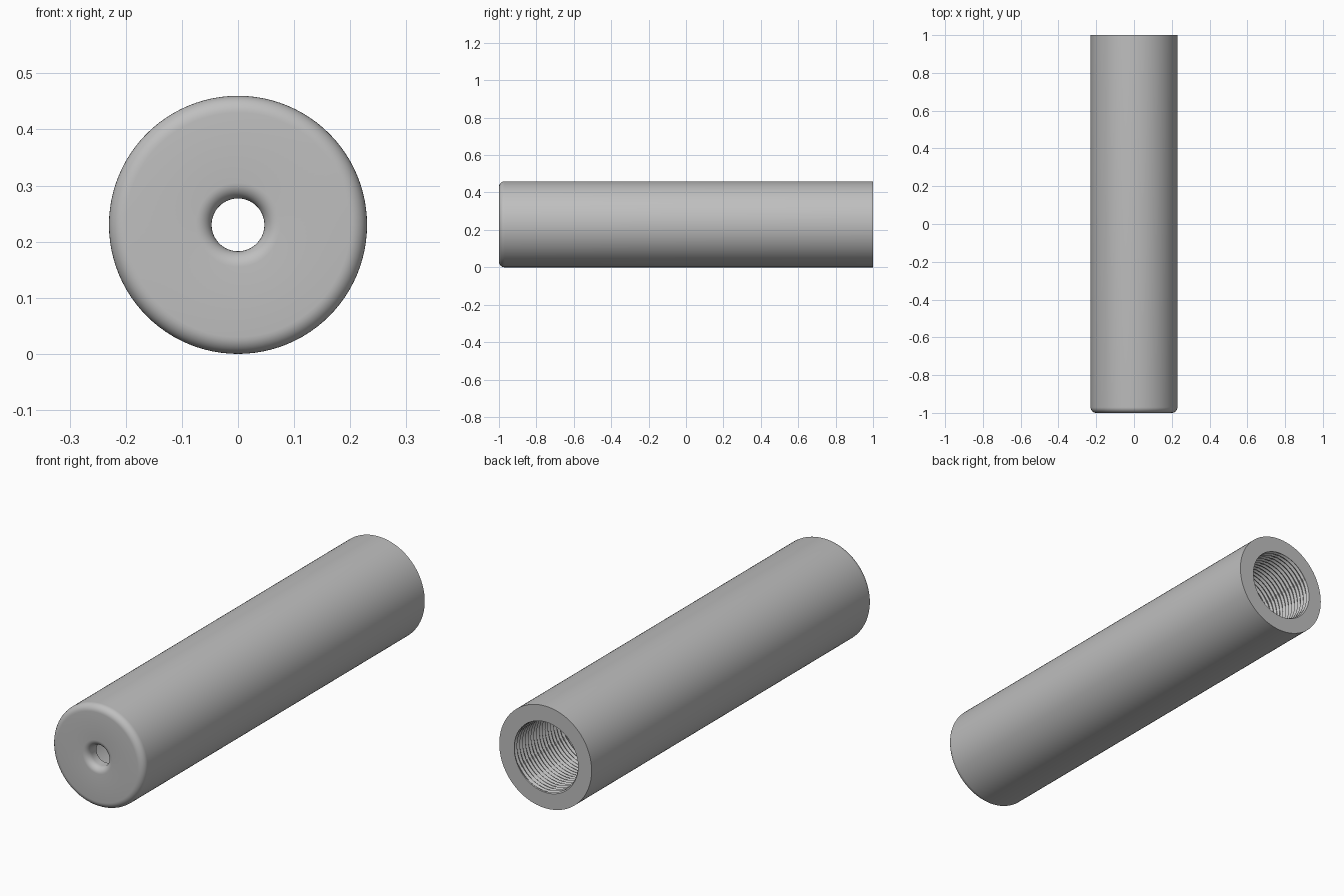
import bpy, bmesh, math

cube = bpy.data.objects.get("Cube")
if cube:
    bpy.data.objects.remove(cube, do_unlink=True)

SEGS = 96
R = 0.23            # outer radius
HOLE = 0.047        # front hole radius
BORE = 0.155        # thread crest radius
FRONT, BACK = -1.0, 1.0
WALL = 0.06         # front wall thickness
THREAD = 0.8        # threaded length
PITCH, DEPTH, STEPS = 0.02, 0.008, 6

grey = bpy.data.materials.new("satin grey")
grey.use_nodes = True
colour = (0.52, 0.52, 0.52, 1)
grey.diffuse_color = colour
grey.node_tree.nodes["Principled BSDF"].inputs["Base Color"].default_value = colour


def fillet(radius, y, size, start, end, steps=8):
    """Quarter arc around (radius, y), angles in degrees."""
    angles = [math.radians(start + (end - start) * i / steps) for i in range(steps + 1)]
    return [(radius + size * math.cos(a), y + size * math.sin(a)) for a in angles]


def thread_radius(y, turn):
    """Helical triangular groove that fades out at its inner end."""
    phase = ((BACK - y) / PITCH + turn) % 1
    fade = min(1, (y - (BACK - THREAD)) / PITCH)
    return BORE + DEPTH * fade * (1 - abs(2 * phase - 1))


# Closed section: inner wall, front hole, rounded front edge, outer skin
section = [(BORE, FRONT + WALL), (HOLE, FRONT + WALL)]
section += fillet(HOLE + 0.028, FRONT + 0.028, 0.028, 180, 270)
section += fillet(R - 0.03, FRONT + 0.03, 0.03, 270, 360)
section += [(R, BACK)]
rows = [[(r, y)] * SEGS for r, y in section]

# Threaded bore, running from the open back end inwards
count = round(THREAD / PITCH * STEPS)
for k in range(count + 1):
    y = BACK - THREAD * k / count
    rows.append([(thread_radius(y, s / SEGS), y) for s in range(SEGS)])

# Spin the section into a closed skin
bm = bmesh.new()
rings = []
for row in rows:
    ring = []
    for s, (r, y) in enumerate(row):
        a = math.tau * s / SEGS
        ring.append(bm.verts.new((r * math.cos(a), y, R + r * math.sin(a))))
    rings.append(ring)
for i, ring in enumerate(rings):
    nxt = rings[(i + 1) % len(rings)]
    for s in range(SEGS):
        t = (s + 1) % SEGS
        bm.faces.new((ring[s], ring[t], nxt[t], nxt[s]))
bmesh.ops.recalc_face_normals(bm, faces=bm.faces)

mesh = bpy.data.meshes.new("threaded_tube")
bm.to_mesh(mesh)
bm.free()
mesh.materials.append(grey)
tube = bpy.data.objects.new("threaded_tube", mesh)
bpy.context.collection.objects.link(tube)

# Smooth skin with crisp edges
bpy.ops.object.select_all(action="DESELECT")
tube.select_set(True)
bpy.context.view_layer.objects.active = tube
bpy.ops.object.shade_smooth_by_angle(angle=math.radians(30))
